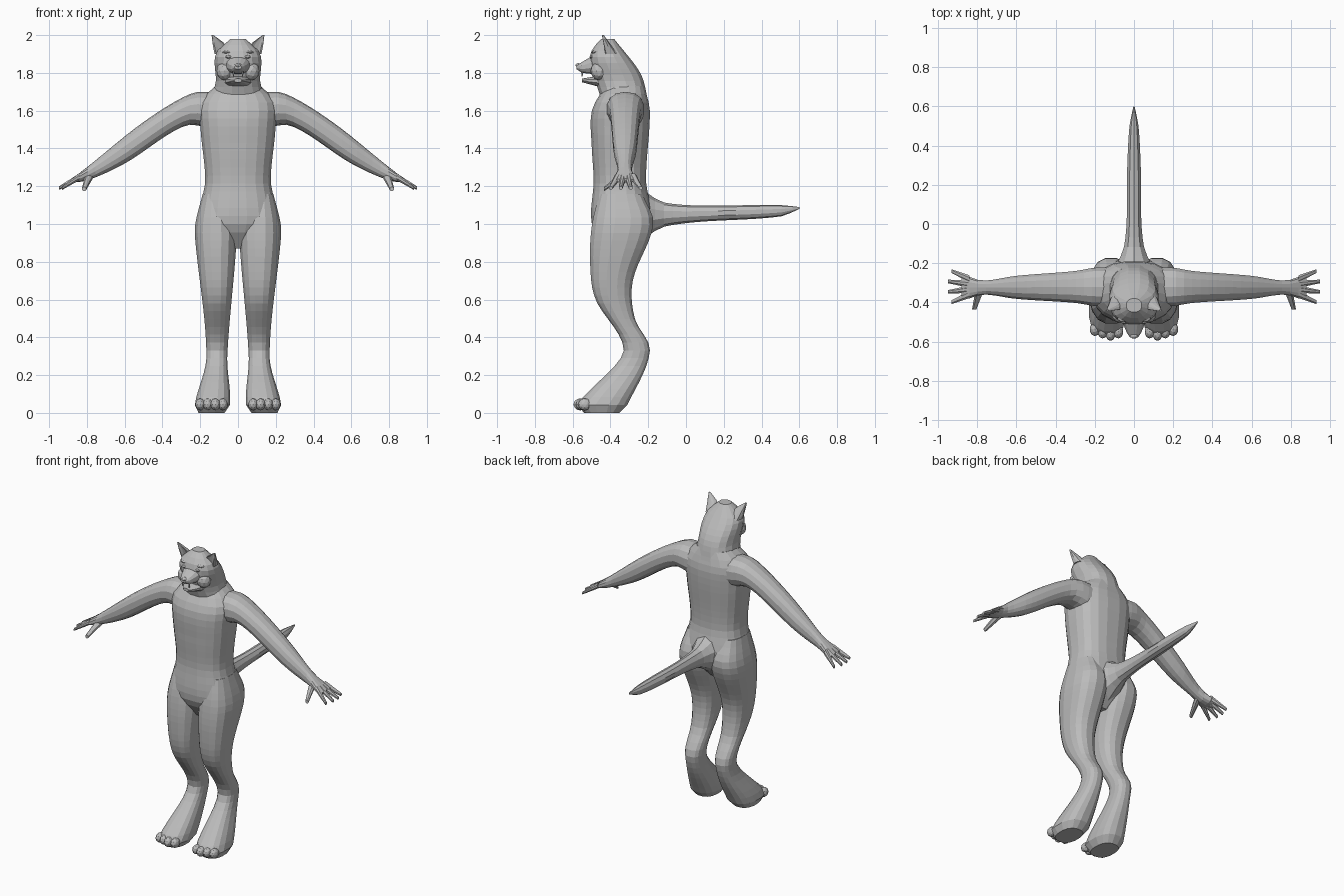
import bpy, bmesh
from math import sin, cos, pi, copysign
from mathutils import Matrix, Vector

cube = bpy.data.objects.get("Cube")
if cube:
    bpy.data.objects.remove(cube, do_unlink=True)

GREY = (0.5, 0.5, 0.5, 1)
clay = bpy.data.materials.new("plain_grey")
clay.use_nodes = True
clay.diffuse_color = GREY
clay.node_tree.nodes["Principled BSDF"].inputs["Base Color"].default_value = GREY


def finish(name, bm, mirror):
    """Turn a bmesh into a flat shaded object, optionally mirrored in x."""
    bmesh.ops.recalc_face_normals(bm, faces=bm.faces)
    mesh = bpy.data.meshes.new(name)
    bm.to_mesh(mesh)
    bm.free()
    mesh.materials.append(clay)
    obj = bpy.data.objects.new(name, mesh)
    bpy.context.collection.objects.link(obj)
    if mirror:
        obj.modifiers.new("mirror", "MIRROR")


def curve(*keys):
    """Smooth function through a few (position, value) keys."""
    keys = sorted(keys)
    last = len(keys) - 1

    def slope(i):
        before, after = keys[max(i - 1, 0)], keys[min(i + 1, last)]
        return (after[1] - before[1]) / (after[0] - before[0])

    def value(t):
        t = min(max(t, keys[0][0]), keys[last][0])
        i = 0
        while i < last - 1 and t > keys[i + 1][0]:
            i += 1
        (start, low), (end, high) = keys[i], keys[i + 1]
        span = end - start
        f = (t - start) / span
        g = 1 - f
        return (low * g * g * (1 + 2 * f) + high * f * f * (1 + 2 * g)
                + span * f * g * (slope(i) * g - slope(i + 1) * f))
    return value


def centred(t):
    return 0


def loft(name, axis, start, end, rings, middle, half, low, high,
         sides=16, power=2.3, mirror=False, hollow=0):
    """Skin rounded cross-sections placed evenly along one axis.

    middle and half give the first cross direction, low and high the second.
    """
    bm = bmesh.new()
    loops = []
    for r in range(rings + 1):
        t = start + (end - start) * r / rings
        loop = []
        for k in range(sides):
            angle = 2 * pi * (k + 0.5) / sides
            c, s = (copysign(abs(v) ** (2 / power), v) for v in (cos(angle), sin(angle)))
            if s < 0:
                s += hollow * (1 - c * c)
            place = [middle(t) + c * half(t), (low(t) + high(t) + s * (high(t) - low(t))) / 2]
            place.insert("xyz".index(axis), t)
            loop.append(bm.verts.new(place))
        loops.append(loop)
    for below, above in zip(loops, loops[1:]):
        for k in range(sides):
            n = (k + 1) % sides
            bm.faces.new((below[k], below[n], above[n], above[k]))
    bm.faces.new(loops[0])
    bm.faces.new(loops[-1])
    finish(name, bm, mirror)


def blob(name, place, size, mirror=True):
    """Low-poly ellipsoid."""
    bm = bmesh.new()
    matrix = Matrix.Translation(place) @ Matrix.Diagonal(Vector(size)).to_4x4()
    bmesh.ops.create_icosphere(bm, subdivisions=2, radius=1, matrix=matrix)
    finish(name, bm, mirror)


def digit(name, axis, root, tip, radius):
    """Mirrored pair of tapering fingers or fangs from root to tip."""
    i = "xyz".index(axis)
    a, b = (k for k in range(3) if k != i)
    across = curve((root[i], root[a]), (tip[i], tip[a]))
    along = curve((root[i], root[b]), (tip[i], tip[b]))
    thick = curve((root[i], radius), (tip[i], radius / 2))
    loft(name, axis, root[i], tip[i], 3, across, thick,
         lambda t: along(t) - thick(t), lambda t: along(t) + thick(t),
         sides=8, power=2, mirror=True)


# Torso and pelvis, pinched at the waist
loft("torso", "z", 0.87, 1.73, 20, centred,
     half=curve((0.87, 0.05), (1, 0.2), (1.1, 0.2), (1.23, 0.175), (1.5, 0.2), (1.65, 0.2), (1.73, 0.12)),
     low=curve((0.87, -0.42), (1, -0.5), (1.23, -0.49), (1.4, -0.5), (1.6, -0.5), (1.73, -0.43)),
     high=curve((0.87, -0.28), (1, -0.18), (1.23, -0.21), (1.6, -0.19), (1.73, -0.22)),
     sides=20, power=2.5)

# Neck and skull
loft("head", "z", 1.66, 1.98, 10, centred,
     half=curve((1.66, 0.15), (1.75, 0.12), (1.9, 0.12), (1.98, 0.04)),
     low=curve((1.66, -0.45), (1.85, -0.51), (1.92, -0.5), (1.98, -0.45)),
     high=curve((1.66, -0.2), (1.8, -0.24), (1.98, -0.38)))

# Face
loft("muzzle", "y", -0.58, -0.45, 5, centred,
     half=curve((-0.58, 0.02), (-0.55, 0.04), (-0.45, 0.08)),
     low=curve((-0.58, 1.82), (-0.55, 1.8), (-0.45, 1.79)),
     high=curve((-0.58, 1.84), (-0.45, 1.92)), sides=12)
loft("lower_jaw", "y", -0.55, -0.44, 4, centred,
     half=curve((-0.55, 0.02), (-0.53, 0.04), (-0.44, 0.08)),
     low=curve((-0.55, 1.75), (-0.44, 1.72)),
     high=curve((-0.55, 1.77), (-0.44, 1.79)), sides=12)
blob("nose", (0, -0.57, 1.84), (0.02, 0.015, 0.012), mirror=False)
blob("eye", (0.05, -0.5, 1.885), (0.017, 0.01, 0.009))
blob("brow", (0.055, -0.48, 1.91), (0.03, 0.02, 0.01))
blob("cheek", (0.07, -0.46, 1.81), (0.045, 0.045, 0.05))
digit("fang", "z", (0.024, -0.55, 1.81), (0.024, -0.55, 1.78), 0.006)

# Ears, hollowed at the front
loft("ear", "z", 1.9, 2, 5,
     middle=curve((1.9, 0.09), (1.95, 0.1), (2, 0.135)),
     half=curve((1.9, 0.035), (1.95, 0.035), (2, 0.005)),
     low=curve((1.9, -0.46), (2, -0.45)),
     high=curve((1.9, -0.36), (2, -0.435)), sides=12, mirror=True, hollow=0.9)

# Legs: slim at the raised heel, widening evenly up the thigh and down the paw
loft("leg", "z", 0, 1.16, 28,
     middle=curve((0, 0.14), (0.3, 0.112), (1, 0.118)),
     half=curve((0, 0.07), (0.04, 0.094), (0.1, 0.088), (0.3, 0.056), (0.9, 0.11), (1, 0.11), (1.16, 0.07)),
     low=curve((0, -0.54), (0.04, -0.58), (0.1, -0.53), (0.3, -0.34), (0.4, -0.35),
               (0.6, -0.48), (0.8, -0.51), (1, -0.5), (1.16, -0.46)),
     high=curve((0, -0.35), (0.04, -0.31), (0.33, -0.19), (0.5, -0.27), (0.7, -0.28),
                (1, -0.17), (1.16, -0.23)),
     power=2.4, mirror=True)
for i in range(4):
    blob(f"toe_{i + 1}", (0.08 + 0.04 * i, 0.012 * abs(i - 1) - 0.56, 0.045), (0.026, 0.036, 0.032))

# Arms, sloping down from the shoulder to a flat palm
loft("arm", "x", 0.13, 0.88, 18,
     middle=curve((0.13, -0.32), (0.88, -0.325)),
     half=curve((0.13, 0.1), (0.2, 0.1), (0.3, 0.083), (0.6, 0.06), (0.77, 0.036), (0.85, 0.058), (0.88, 0.05)),
     low=curve((0.13, 1.5), (0.28, 1.52), (0.6, 1.32), (0.8, 1.23), (0.88, 1.22)),
     high=curve((0.13, 1.7), (0.25, 1.69), (0.5, 1.54), (0.8, 1.3), (0.88, 1.24)),
     sides=14, mirror=True)

# Fingers fan out from the palm, the outer two shorter
PALM = Vector((0.84, -0.32, 1.25))
for i in range(4):
    spread = 0.08 - 0.053 * i
    reach = 0.11 - 3 * spread ** 2
    digit(f"finger_{i + 1}", "x", PALM + Vector((0, spread / 2, 0)),
          PALM + Vector((reach, spread, -0.06)), 0.02)
digit("thumb", "y", (0.785, -0.33, 1.26), (0.815, -0.435, 1.185), 0.024)

# Tail, flaring into the hips
loft("tail", "y", -0.26, 0.6, 18, centred,
     half=curve((-0.26, 0.12), (-0.1, 0.05), (0.3, 0.036), (0.5, 0.024), (0.6, 0.003)),
     low=curve((-0.26, 0.9), (-0.1, 0.99), (0.5, 1.04), (0.6, 1.08)),
     high=curve((-0.26, 1.2), (-0.1, 1.11), (0.5, 1.1), (0.6, 1.09)),
     sides=10, power=2)
